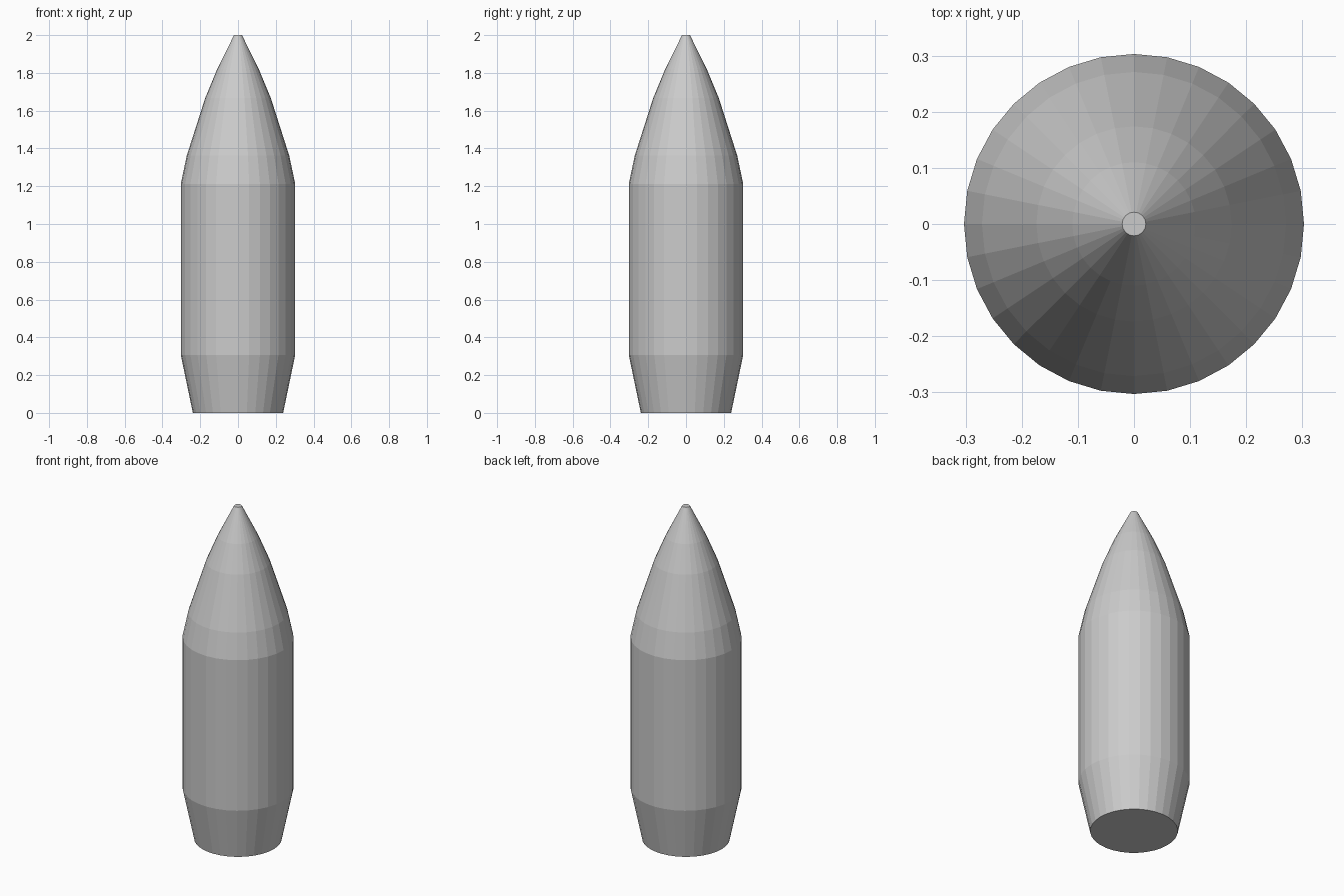
import bpy, bmesh, math

if "Cube" in bpy.data.objects:
    bpy.data.objects.remove(bpy.data.objects["Cube"])

SIDES = 32

# Half-profile (radius, height) from tapered base to blunt tip
PROFILE = [(0.239, 0.0), (0.303, 0.307), (0.303, 1.212), (0.271, 1.363),
           (0.174, 1.666), (0.110, 1.82), (0.021, 2.0)]


def lathe(name, profile, sides):
    bm = bmesh.new()
    rings = [[bm.verts.new((r * math.cos(math.tau * i / sides),
                            r * math.sin(math.tau * i / sides), z))
              for i in range(sides)] for r, z in profile]
    for lower, upper in zip(rings, rings[1:]):
        for i in range(sides):
            j = (i + 1) % sides
            bm.faces.new((lower[i], lower[j], upper[j], upper[i]))
    # Flat end caps
    bm.faces.new(rings[0][::-1])
    bm.faces.new(rings[-1])
    mesh = bpy.data.meshes.new(name)
    bm.to_mesh(mesh)
    bm.free()
    obj = bpy.data.objects.new(name, mesh)
    bpy.context.collection.objects.link(obj)
    return obj


# Pointed body with boat-tail base
lathe("pointed_body", PROFILE, SIDES)
